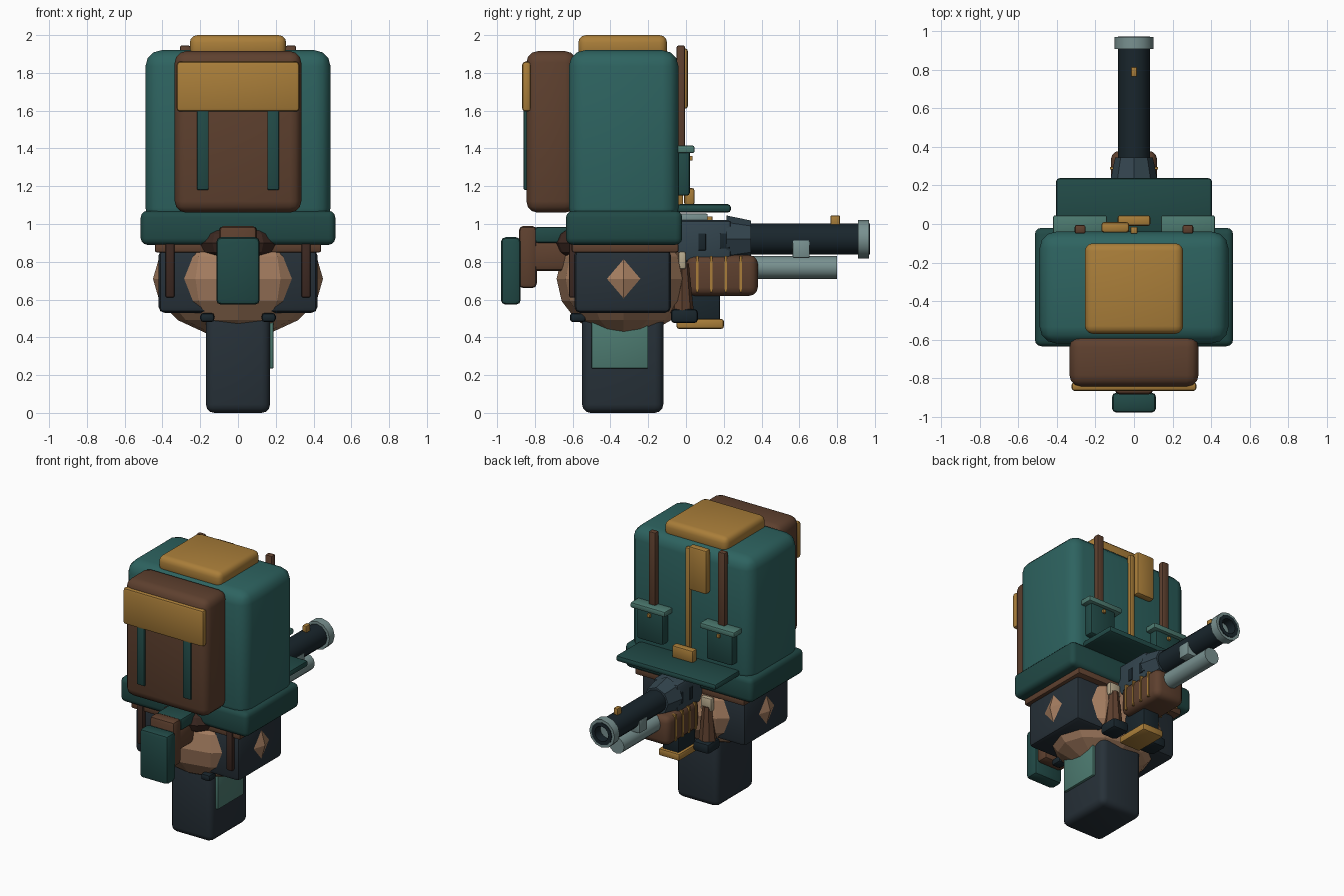
import bpy, math

if "Cube" in bpy.data.objects:
    bpy.data.objects.remove(bpy.data.objects["Cube"])

COLORS = {
    "teal": "316360", "dark_teal": "264B48", "moss": "4E7A70", "brown": "5E4232",
    "dark_brown": "3E2C26", "gold": "A87D3C", "slate": "36464F", "dark": "2B343B",
    "black": "1F2A30", "steel": "78908F", "skin": "A37C60", "bone": "B5A88C",
}
mats = {}


def material(key):
    if key not in mats:
        rgb = [(int(COLORS[key][i:i + 2], 16) / 255) ** 2.2 for i in (0, 2, 4)]
        mats[key] = bpy.data.materials.new(key)
        mats[key].diffuse_color = (*rgb, 1)
    return mats[key]


def finish(name, color, smooth=True):
    ob = bpy.context.object
    ob.name = name
    ob.data.materials.append(material(color))
    if smooth:
        bpy.ops.object.shade_smooth_by_angle(angle=math.radians(35))
    return ob


def box(name, color, x, y, z, bevel=0.01, segs=2):
    """Rounded box from (min, max) ranges."""
    r = (x, y, z)
    bpy.ops.mesh.primitive_cube_add(size=1, location=[(a + b) / 2 for a, b in r])
    ob = bpy.context.object
    ob.scale = [b - a for a, b in r]
    bpy.ops.object.transform_apply(location=False, rotation=False, scale=True)
    if bevel:
        m = ob.modifiers.new("round", "BEVEL")
        m.width, m.segments = bevel, segs
        bpy.ops.object.modifier_apply(modifier="round")
    return finish(name, color)


def pair(name, color, x, y, z, bevel=0.01):
    box(name + "_right", color, x, y, z, bevel)
    box(name + "_left", color, (-x[1], -x[0]), y, z, bevel)


def ball(name, color, loc, radii, seg=12, rings=8):
    bpy.ops.mesh.primitive_uv_sphere_add(segments=seg, ring_count=rings, location=loc)
    bpy.context.object.scale = radii
    return finish(name, color, False)


def rod(name, color, r, y, z, sides=12):
    bpy.ops.mesh.primitive_cylinder_add(vertices=sides, radius=r, depth=y[1] - y[0],
                                        location=(0, sum(y) / 2, z),
                                        rotation=(math.pi / 2, 0, 0))
    return finish(name, color)


def tube(name, color, r, inner, y, z, depth, sides=12):
    """Cylinder along y with a blind bore in its +y end."""
    rings = [(r, y[0]), (r, y[1]), (inner, y[1]), (inner, y[1] - depth)]
    verts = [(a * math.cos(2 * math.pi * i / sides), b, z + a * math.sin(2 * math.pi * i / sides))
             for a, b in rings for i in range(sides)]
    faces = [(k * sides + i, (k + 1) * sides + i, (k + 1) * sides + (i + 1) % sides,
              k * sides + (i + 1) % sides) for k in range(3) for i in range(sides)]
    faces += [tuple(range(sides)), tuple(reversed(range(3 * sides, 4 * sides)))]
    me = bpy.data.meshes.new(name)
    me.from_pydata(verts, [], faces)
    ob = bpy.data.objects.new(name, me)
    bpy.context.collection.objects.link(ob)
    bpy.ops.object.select_all(action="DESELECT")
    bpy.context.view_layer.objects.active = ob
    ob.select_set(True)
    bpy.ops.object.mode_set(mode="EDIT")
    bpy.ops.mesh.select_all(action="SELECT")
    bpy.ops.mesh.normals_make_consistent()
    bpy.ops.object.mode_set(mode="OBJECT")
    return finish(name, color)


# large pack, its base band and the lining below
box("pack_body", "teal", (-.49, .49), (-.62, -.04), (1.0, 1.92), .085, 3)
box("pack_base_band", "dark_teal", (-.515, .515), (-.635, -.02), (.89, 1.07), .035, 3)
box("band_lining", "brown", (-.44, .44), (-.605, -.04), (.85, .9), .01)
box("top_bedroll", "gold", (-.255, .255), (-.57, -.10), (1.88, 2.0), .04, 3)

# front pouch with flap and straps
box("front_pouch", "brown", (-.335, .335), (-.845, -.58), (1.06, 1.915), .06, 3)
box("pouch_flap", "gold", (-.325, .325), (-.868, -.82), (1.595, 1.86), .018)
pair("pouch_strap", "dark_teal", (.155, .218), (-.86, -.835), (1.18, 1.61), .008)

# rear straps, tag, buckle and brim
pair("rear_strap", "brown", (.252, .308), (-.05, -.005), (1.40, 1.945), .01)
box("rear_centre_strap", "gold", (-.018, .018), (-.05, -.015), (1.10, 1.9), .006)
box("rear_tag", "gold", (-.17, -.025), (-.045, .01), (1.61, 1.93), .015)
box("brim_buckle", "gold", (-.085, .085), (-.01, .045), (1.1, 1.19), .012)
box("brim", "dark_teal", (-.405, .405), (-.05, .238), (1.06, 1.105), .018)

# rear pockets
pair("rear_pocket", "dark_teal", (.175, .385), (-.06, .02), (1.15, 1.39), .015)
pair("rear_pocket_lid", "moss", (.14, .42), (-.05, .045), (1.375, 1.415), .01)
pair("pocket_button", "gold", (.268, .292), (.015, .035), (1.335, 1.36), .004)

# head, side blocks and base
ball("head", "skin", (0, -.33, .71), (.45, .355, .31))
box("head_guard", "dark", (-.42, .42), (-.59, -.08), (.53, .865), .03, 2)
ball("dark_collar", "dark_brown", (0, -.44, .9), (.27, .27, .125), 12, 8)
pair("front_hanging_strap", "dark_brown", (.335, .385), (-.62, -.58), (.61, .9), .012)
pair("front_knob", "black", (.125, .2), (-.615, -.53), (.48, .53), .018)
box("foot_block", "dark", (-.17, .17), (-.55, -.12), (0, .55), .045, 3)
box("foot_patch", "moss", (.15, .188), (-.5, -.2), (.235, .52), .006)

# hanging bundle at the front
box("bundle_arm", "brown", (-.09, .09), (-.83, -.55), (.75, .91), .03)
box("bundle_cover", "dark_teal", (-.1, .1), (-.8, -.6), (.9, .985), .015)
box("bundle_core", "brown", (-.1, .1), (-.885, -.79), (.66, .99), .025)
box("bundle_panel", "dark_teal", (-.115, .115), (-.98, -.875), (.573, .93), .025)

# rear cheeks: tapered post, pale block, dark base on each side
for s, side in ((1, "right"), (-1, "left")):
    bpy.ops.mesh.primitive_cone_add(vertices=8, radius1=.062, radius2=.035, depth=.26,
                                    location=(s * .16, -.02, .66))
    finish("tapered_post_" + side, "brown")
pair("pale_block", "bone", (.115, .205), (-.04, .0), (.76, .855), .012)
pair("post_base", "black", (.095, .225), (-.08, .063), (.475, .55), .02)

# launcher receiver
box("receiver", "slate", (-.1, .1), (-.08, .24), (.8, 1.02), .02)
bpy.ops.mesh.primitive_cone_add(vertices=8, radius1=.125, radius2=.098, depth=.13,
                                location=(0, .28, .92), rotation=(-math.pi / 2, 0, 0))
finish("receiver_nose", "slate")
pair("receiver_slot_rear", "black", (.09, .106), (.065, .105), (.86, .95), .004)
pair("receiver_slot_front", "black", (.09, .106), (.18, .23), (.87, .95), .004)
box("receiver_rail", "steel", (-.05, .05), (-.04, .115), (1.01, 1.055), .008)
box("rear_sight", "gold", (-.018, .018), (.11, .14), (1.0, 1.04), .004)

# handguard with gold bands, magazine
box("handguard", "brown", (-.12, .12), (0, .38), (.62, .835), .045, 3)
for i, y in enumerate((.06, .133, .211, .29)):
    box("handguard_band_%d" % (i + 1), "gold", (-.125, .125), (y - .007, y + .007), (.64, .83), 0)
box("magazine", "black", (-.065, .065), (-.02, .18), (.48, .65), .01)
box("magazine_base", "gold", (-.085, .085), (-.05, .2), (.445, .497), .012)

# barrel group
tube("barrel", "black", .082, .055, (.2, .975), .92, .2)
tube("muzzle_ring", "steel", .102, .06, (.91, .97), .92, .06)
rod("under_tube", "steel", .06, (.3, .8), .77)
box("tube_clamp", "steel", (-.084, .084), (.565, .655), (.82, .915), .008)
box("front_sight", "gold", (-.016, .016), (.765, .815), (.99, 1.045), .006)

for m in bpy.data.materials:
    if m.users and not m.is_grease_pencil:
        m.use_nodes = True
        m.node_tree.nodes["Principled BSDF"].inputs["Base Color"].default_value = m.diffuse_color
